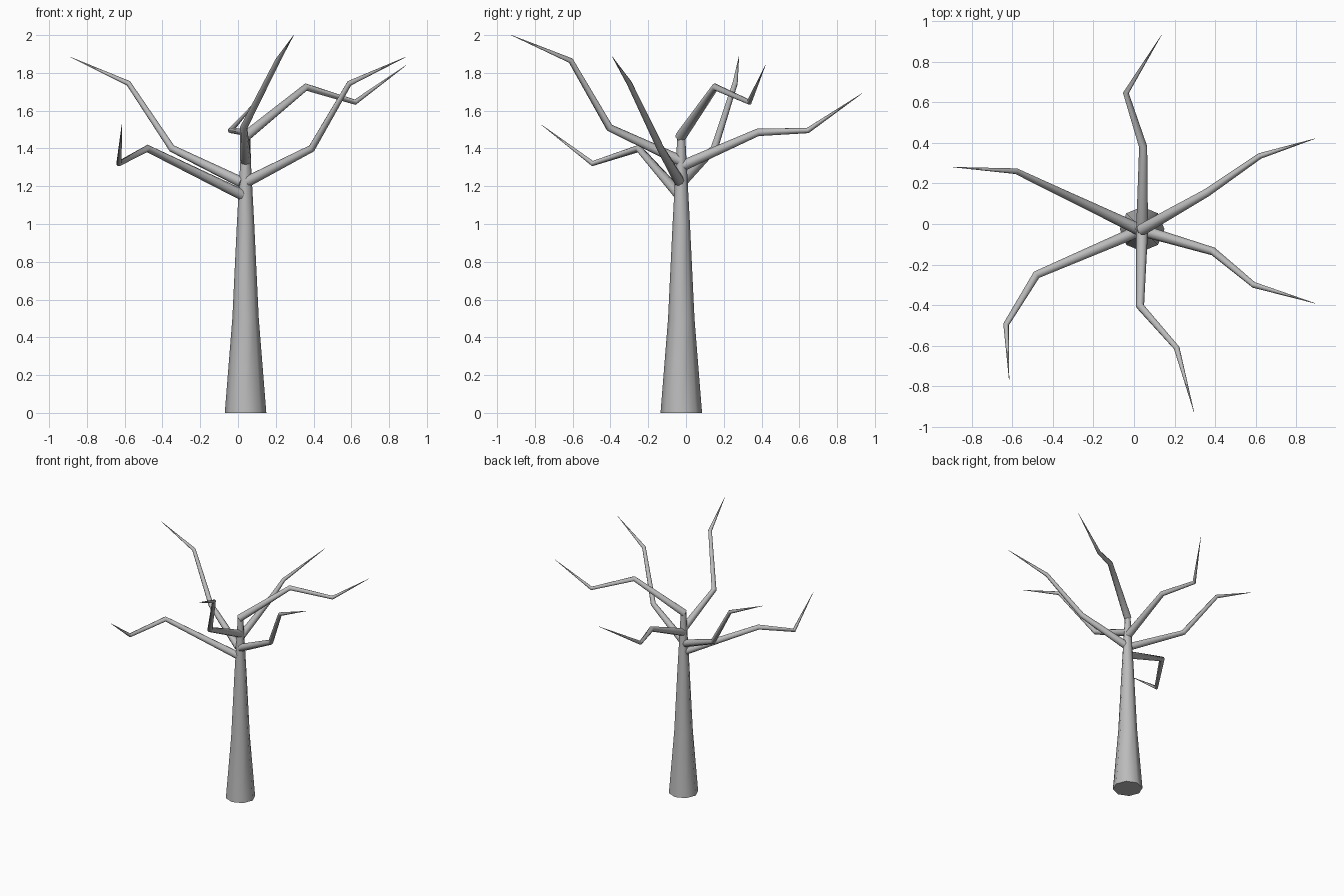
import bpy, bmesh
from math import cos, sin, tau, radians
from mathutils import Vector

cube = bpy.data.objects.get("Cube")
if cube:
    bpy.data.objects.remove(cube, do_unlink=True)

bark = bpy.data.materials.new("grey_bark")
bark.use_nodes = True
grey = (0.5, 0.5, 0.5, 1)
bark.diffuse_color = grey
bark.node_tree.nodes["Principled BSDF"].inputs["Base Color"].default_value = grey


def tapered_limb(name, points, radii, sides=8):
    """Sweep a tapering ring along a bent path, mitred at the joints."""
    pts = [Vector(p) for p in points]
    steps = [(b - a).normalized() for a, b in zip(pts, pts[1:])]
    bm = bmesh.new()
    rings = []
    side = None
    for i, (p, r) in enumerate(zip(pts, radii)):
        before, after = steps[max(i - 1, 0)], steps[min(i, len(steps) - 1)]
        along = (before + after).normalized()
        # carry the ring's side axis along the path to avoid twisting
        if side is None:
            side = Vector((1, 0, 0)) if abs(along.z) > 0.9 else along.cross((0, 0, 1))
        side = (side - along * side.dot(along)).normalized()
        up = along.cross(side)
        rings.append([bm.verts.new(p + r * (side * cos(tau * k / sides) + up * sin(tau * k / sides)))
                      for k in range(sides)])
    for low, high in zip(rings, rings[1:]):
        for k in range(sides):
            n = (k + 1) % sides
            bm.faces.new((low[k], low[n], high[n], high[k]))
    bm.faces.new(rings[0][::-1])
    bm.faces.new(rings[-1])
    bmesh.ops.recalc_face_normals(bm, faces=bm.faces)
    mesh = bpy.data.meshes.new(name)
    bm.to_mesh(mesh)
    bm.free()
    mesh.materials.append(bark)
    obj = bpy.data.objects.new(name, mesh)
    bpy.context.collection.objects.link(obj)
    bpy.ops.object.select_all(action="DESELECT")
    obj.select_set(True)
    bpy.context.view_layer.objects.active = obj
    bpy.ops.object.shade_smooth_by_angle(angle=radians(60))


# Trunk
tapered_limb("trunk",
             [(0.04, -0.025, z) for z in (0, 0.5, 1, 1.48)],
             (0.11, 0.07, 0.046, 0.02))

# Branches: root, two bends and tip
branches = {
    "top_left_branch": [(0.035, -0.03, 1.46), (0.36, 0.155, 1.725), (0.62, 0.335, 1.645), (0.89, 0.42, 1.84)],
    "front_left_branch": [(0.05, -0.035, 1.225), (0.39, -0.135, 1.4), (0.59, -0.3, 1.745), (0.89, -0.39, 1.885)],
    "front_branch": [(0.04, -0.03, 1.335), (0.03, -0.405, 1.51), (0.21, -0.61, 1.865), (0.295, -0.925, 2)],
    "front_right_branch": [(0.02, -0.035, 1.155), (-0.48, -0.25, 1.4), (-0.63, -0.495, 1.32), (-0.615, -0.765, 1.525)],
    "back_right_branch": [(0.02, -0.025, 1.22), (-0.35, 0.15, 1.4), (-0.58, 0.26, 1.745), (-0.89, 0.28, 1.885)],
    "back_branch": [(0.04, -0.015, 1.31), (0.045, 0.38, 1.485), (-0.04, 0.645, 1.495), (0.135, 0.93, 1.69)],
}
for name, path in branches.items():
    tapered_limb(name, path, (0.029, 0.02, 0.0145, 0.001))
